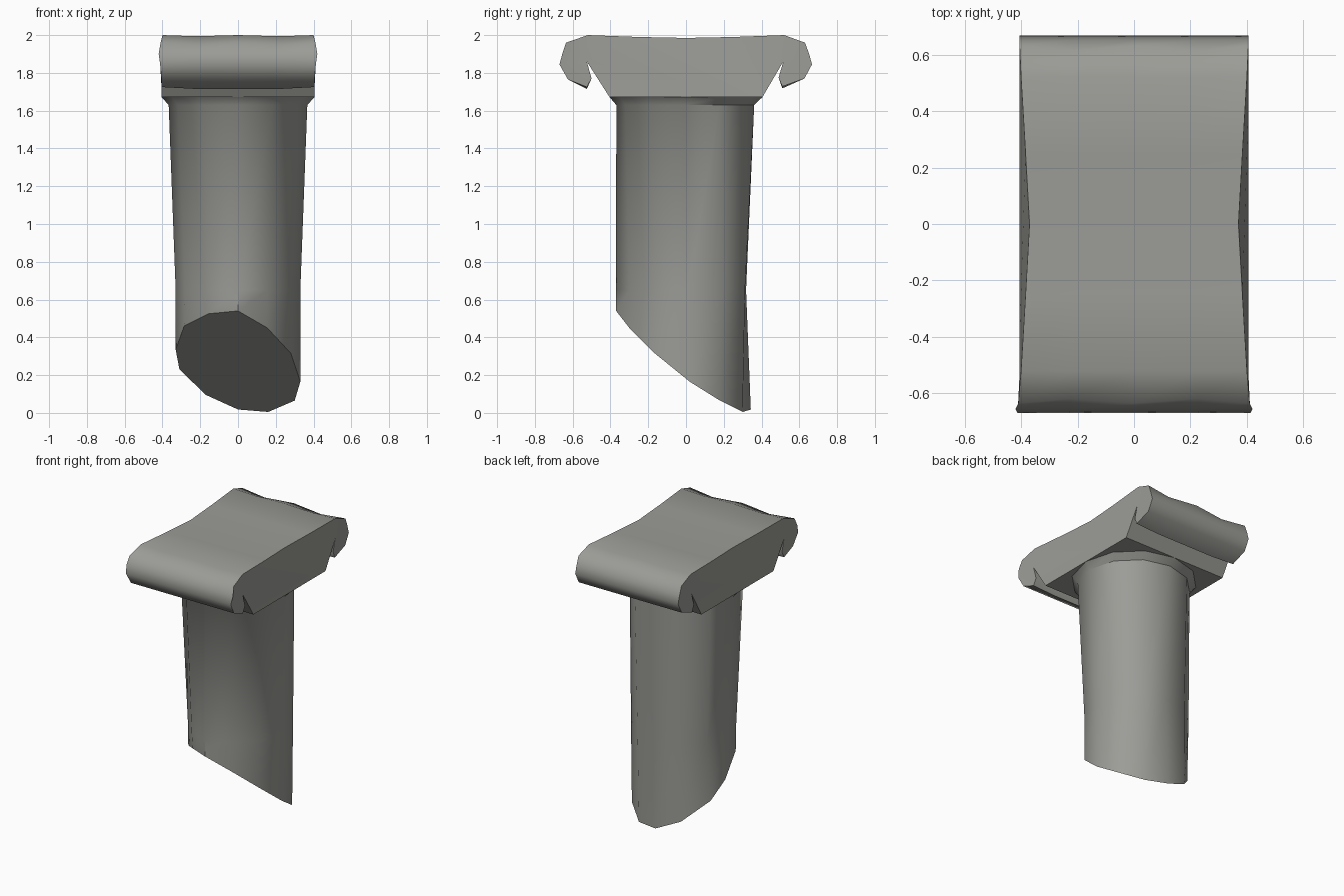
import bpy, bmesh, math

if "Cube" in bpy.data.objects:
    bpy.data.objects.remove(bpy.data.objects["Cube"])

stone = bpy.data.materials.new("grey stone")
stone.diffuse_color = (0.33, 0.33, 0.308, 1)
stone.use_nodes = True
stone.node_tree.nodes["Principled BSDF"].inputs["Base Color"].default_value = stone.diffuse_color


def finish(bm, name, angle):
    bmesh.ops.recalc_face_normals(bm, faces=bm.faces)
    me = bpy.data.meshes.new(name)
    bm.to_mesh(me)
    bm.free()
    ob = bpy.data.objects.new(name, me)
    bpy.context.collection.objects.link(ob)
    me.materials.append(stone)
    bpy.ops.object.select_all(action='DESELECT')
    ob.select_set(True)
    bpy.context.view_layer.objects.active = ob
    bpy.ops.object.shade_smooth_by_angle(angle=math.radians(angle))
    return ob


def ring(rx, ry, cy, z):
    """Twelve points, starting at the front and going round by +x."""
    return [(rx * math.sin(k * math.pi / 6), cy - ry * math.cos(k * math.pi / 6), z)
            for k in range(12)]


# Shaft: slanted broken foot, egg-shaped lower section, round top, flared neck
broken = [(0, -.37, .54), (.155, -.30, .45), (.28, -.165, .315), (.33, .02, .165),
          (.30, .18, .065), (.16, .30, .005), (0, .343, .018), (-.17, .30, .095),
          (-.31, .165, .23), (-.33, .03, .335), (-.285, -.152, .46), (-.155, -.288, .525)]
half = [(0, -.37), (.155, -.30), (.28, -.165), (.33, .01), (.30, .19), (.163, .312), (0, .318)]
middle = [(x, y, .65) for x, y in half] + [(-x, y, .65) for x, y in half[5:0:-1]]
flare = ring(.405, .405, 0, 1.672)
rings = [broken, middle, ring(.367, .365, -.004, 1.63), flare]
bm = bmesh.new()
loops = [[bm.verts.new(p) for p in r] for r in rings]
for a, b in zip(loops, loops[1:]):
    for k in range(12):
        n = (k + 1) % 12
        bm.faces.new((a[k], a[n], b[n], b[k]))
bm.faces.new(loops[0])
finish(bm, "broken_shaft", 40)

# Capital: scroll profile as (y, z, half width), swept across x
back = [(.52, 2.0, .40), (.63, 1.96, .405), (.652, 1.9, .405), (.667, 1.845, .405),
        (.627, 1.77, .405), (.51, 1.718, .405), (.49, 1.775, .405), (.515, 1.86, .405)]
front = [(-.525, 1.86, .405), (-.50, 1.77, .405), (-.525, 1.715, .405), (-.625, 1.765, .405),
         (-.67, 1.845, .412), (-.655, 1.9, .42), (-.635, 1.96, .41), (-.52, 2.0, .40)]
top = [(-.25, 1.99, .384), (0, 1.985, .37), (.25, 1.99, .384)]
under = [(.405, 1.672, .405), (-.405, 1.672, .405)]
profile = top + back + under + front
n = len(profile)

bm = bmesh.new()
stations = []
for f in (-1, -.55, 0, .55, 1):
    row = []
    for k, (y, z, w) in enumerate(profile):
        if abs(f) == .55 and k in (4, 19):      # worn dips along the scroll shoulder
            y, z = y * .975, z - .012
        if abs(f) == .55 and k in (3, 20):
            z -= .006
        if abs(f) == 1 and k in (8, 15):        # scroll lip lifts at its ends
            z += .01
        row.append(bm.verts.new((f * w, y, z)))
    stations.append(row)
for a, b in zip(stations, stations[1:]):
    for k in range(n):
        m = (k + 1) % n
        if k != 11:                             # underside is made below
            bm.faces.new((a[k], a[m], b[m], b[k]))
# End faces: central body plus a scroll at each side
for row in (stations[0], stations[-1]):
    bm.faces.new([row[0], row[1], row[2], row[3], row[10], row[11], row[12],
                  row[13], row[20]])
    bm.faces.new(row[3:11])
    bm.faces.new(row[13:21])
# Underside: corner fans that leave the neck open
rim = [bm.verts.new(p) for p in flare]
corners = [stations[-1][12], stations[-1][11], stations[0][11], stations[0][12]]
for q, c in enumerate(corners):
    for k in range(3 * q, 3 * q + 3):
        bm.faces.new((c, rim[k], rim[(k + 1) % 12]))
bmesh.ops.remove_doubles(bm, verts=bm.verts, dist=.0005)
finish(bm, "scroll_capital", 55)
